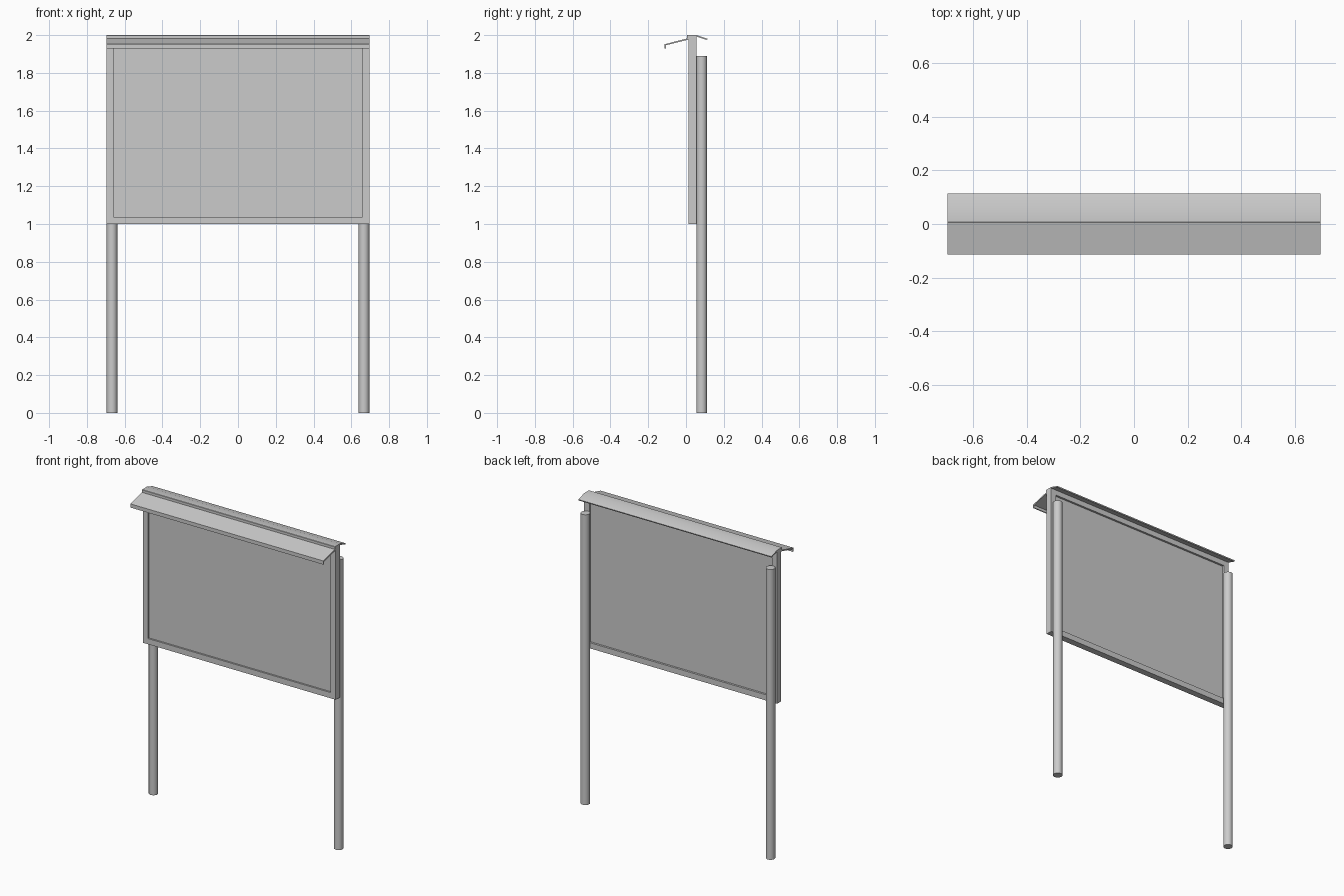
import bpy, bmesh

if "Cube" in bpy.data.objects:
    bpy.data.objects.remove(bpy.data.objects["Cube"])

W = 0.695                     # half width of the board


def box(bm, x0, x1, y0, y1, z0, z1):
    vs = [bm.verts.new((x, y, z)) for x in (x0, x1) for y in (y0, y1) for z in (z0, z1)]
    for f in ((0, 1, 3, 2), (4, 6, 7, 5), (0, 4, 5, 1), (2, 3, 7, 6), (0, 2, 6, 4), (1, 5, 7, 3)):
        bm.faces.new([vs[i] for i in f])


def finish(name, bm, smooth=False):
    bmesh.ops.recalc_face_normals(bm, faces=bm.faces)
    me = bpy.data.meshes.new(name)
    bm.to_mesh(me)
    bm.free()
    ob = bpy.data.objects.new(name, me)
    bpy.context.collection.objects.link(ob)
    if smooth:
        bpy.ops.object.select_all(action='DESELECT')
        ob.select_set(True)
        bpy.context.view_layer.objects.active = ob
        bpy.ops.object.shade_smooth_by_angle()
    return ob


def extrude_x(name, profile, half, smooth=False):
    """Sweep a closed (y, z) profile along x."""
    bm = bmesh.new()
    face = bm.faces.new([bm.verts.new((-half, y, z)) for y, z in profile])
    ext = bmesh.ops.extrude_face_region(bm, geom=[face], use_keep_orig=True)
    verts = [v for v in ext['geom'] if isinstance(v, bmesh.types.BMVert)]
    bmesh.ops.translate(bm, verts=verts, vec=(2 * half, 0, 0))
    return finish(name, bm, smooth)


# Frame: a rectangular ring around the opening
outer = [(-W, 1.0), (W, 1.0), (W, 1.992), (-W, 1.992)]
inner = [(-0.658, 1.037), (0.658, 1.037), (0.658, 1.958), (-0.658, 1.958)]
bm = bmesh.new()
rings = [[bm.verts.new((x, y, z)) for x, z in loop]
         for loop, y in ((outer, 0.013), (outer, 0.055), (inner, 0.055), (inner, 0.013))]
for k in range(4):
    a, b = rings[k], rings[(k + 1) % 4]
    for i in range(4):
        j = (i + 1) % 4
        bm.faces.new((a[i], a[j], b[j], b[i]))
finish("frame", bm)

# Display panel set into the frame
bm = bmesh.new()
box(bm, -0.658, 0.658, 0.024, 0.042, 1.037, 1.958)
finish("display_panel", bm)

# Round posts behind the board
for side, s in (("left", -1), ("right", 1)):
    bpy.ops.mesh.primitive_cylinder_add(vertices=32, radius=0.028, depth=1.89,
                                        location=(s * 0.667, 0.083, 0.945))
    post = bpy.context.object
    post.name = side + "_post"
    bpy.ops.object.shade_smooth_by_angle()

# Sloping front canopy with a drip lip
extrude_x("front_canopy", [(0.013, 1.984), (-0.113, 1.952), (-0.113, 1.928), (-0.106, 1.928),
                           (-0.106, 1.946), (0.013, 1.976)], W)

# Top cap with a front flange and a rear overhang
extrude_x("top_cap", [(0.005, 1.976), (0.005, 1.998), (0.007, 2.0), (0.055, 2.0), (0.114, 1.981),
                      (0.112, 1.974), (0.055, 1.992), (0.013, 1.992), (0.013, 1.976)], W, True)
